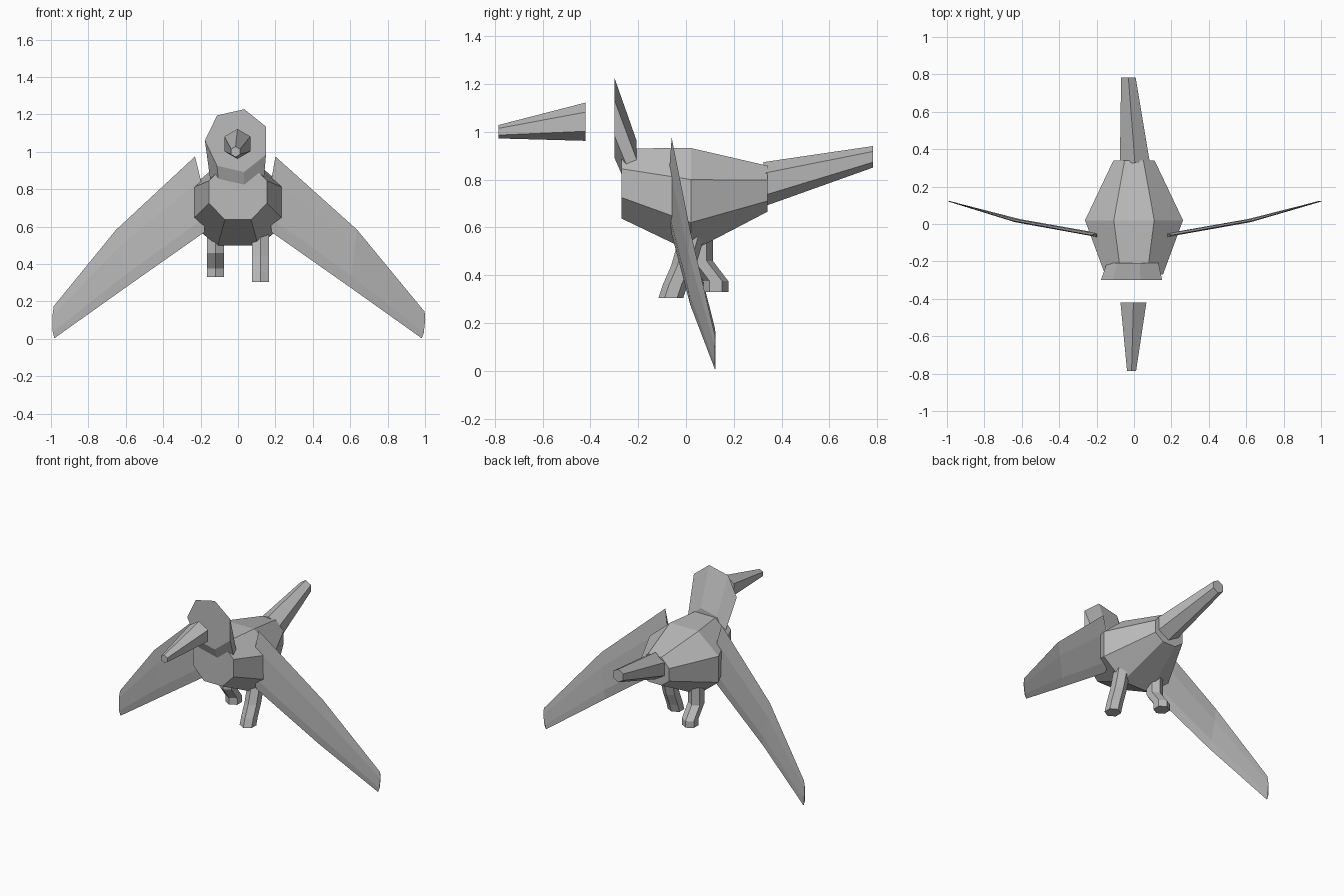
import bpy
import bmesh
from math import sin, cos, radians, tau

if "Cube" in bpy.data.objects:
    bpy.data.objects.remove(bpy.data.objects["Cube"], do_unlink=True)

# Single flat colour
grey = bpy.data.materials.new("plain_grey")
grey.use_nodes = True
COLOUR = (0.5, 0.5, 0.5, 1)
grey.diffuse_color = COLOUR
grey.node_tree.nodes["Principled BSDF"].inputs["Base Color"].default_value = COLOUR


def loft(name, rings):
    """Flat-shaded closed skin through rings with equal point counts."""
    bm = bmesh.new()
    loops = [[bm.verts.new(p) for p in ring] for ring in rings]
    n = len(loops[0])
    for a, b in zip(loops, loops[1:]):
        for i in range(n):
            j = (i + 1) % n
            bm.faces.new((a[i], a[j], b[j], b[i]))
    bm.faces.new(loops[0])
    bm.faces.new(loops[-1])
    bmesh.ops.recalc_face_normals(bm, faces=bm.faces)
    mesh = bpy.data.meshes.new(name)
    bm.to_mesh(mesh)
    bm.free()
    mesh.materials.append(grey)
    ob = bpy.data.objects.new(name, mesh)
    bpy.context.collection.objects.link(ob)
    return ob


def upright_ring(x, y, z, r, sides, turn=0):
    """Regular polygon facing along y, first corner on top."""
    angles = [radians(turn) + tau * i / sides for i in range(sides)]
    return [(x + r * sin(a), y, z + r * cos(a)) for a in angles]


def level_ring(x, y, z, r):
    """Hexagon lying flat, corners fore and aft."""
    return [(x + r * sin(tau * i / 6), y + r * cos(tau * i / 6), z) for i in range(6)]


# Body: eight-sided barrel, widest in the middle
def body_ring(y, wide, narrow, top, upper, lower, bottom):
    half = [(narrow, top), (wide, upper), (wide, lower), (narrow, bottom)]
    return [(w, y, z) for w, z in half] + [(-w, y, z) for w, z in reversed(half)]


loft("body", [
    body_ring(-0.27, 0.155, 0.07, 0.93, 0.845, 0.725, 0.637),
    body_ring(0.02, 0.262, 0.108, 0.932, 0.8, 0.62, 0.498),
    body_ring(0.34, 0.11, 0.05, 0.858, 0.797, 0.71, 0.665),
])

# Head: seven-sided, with a flat face, sinking back into the body
loft("head", [
    upright_ring(-0.005, -0.3, 1.06, 0.172, 7, 13),
    upright_ring(0, -0.208, 0.825, 0.145, 7, 13),
])

# Beak floats ahead of the face
loft("beak", [
    upright_ring(-0.003, -0.42, 1.042, 0.08, 6),
    upright_ring(-0.013, -0.785, 1.0, 0.028, 6),
])

# Tail
loft("tail", [
    upright_ring(0.005, 0.325, 0.78, 0.093, 6),
    upright_ring(-0.03, 0.782, 0.895, 0.045, 6),
])


# Wings: thin lens sections at root, elbow and tip
def wing_section(side, y, top, bottom, bulge, thick):
    def at(f, dy, dx=0):
        x = top[0] + (bottom[0] - top[0]) * f + dx
        return (side * x, y + dy, top[1] + (bottom[1] - top[1]) * f)
    return [at(0, 0), at(0.3, -thick, bulge), at(0.8, -thick, bulge),
            at(1, 0), at(0.8, thick, bulge), at(0.3, thick, bulge)]


for name, side, root, elbow, tip in (
        ("left_wing", 1, (0.2, 0.975), (0.635, 0.585), (0.998, 0.145)),
        ("right_wing", -1, (0.23, 0.975), (0.652, 0.583), (0.985, 0.175))):
    loft(name, [
        wing_section(side, -0.06, root, (0.18, 0.57), -0.015, 0.009),
        wing_section(side, 0.018, elbow, (0.6, 0.275), 0, 0.008),
        wing_section(side, 0.122, tip, (0.982, 0.003), 0.008, 0.002),
    ])

# Legs: one reaching forward, one bent back
for name, x, path in (
        ("left_leg", 0.12, ((0.03, 0.58), (-0.01, 0.44), (-0.045, 0.36), (-0.063, 0.305))),
        ("right_leg", -0.12, ((0.06, 0.58), (0.06, 0.46), (0.125, 0.375), (0.125, 0.33)))):
    loft(name, [level_ring(x, y, z, 0.052) for y, z in path])
